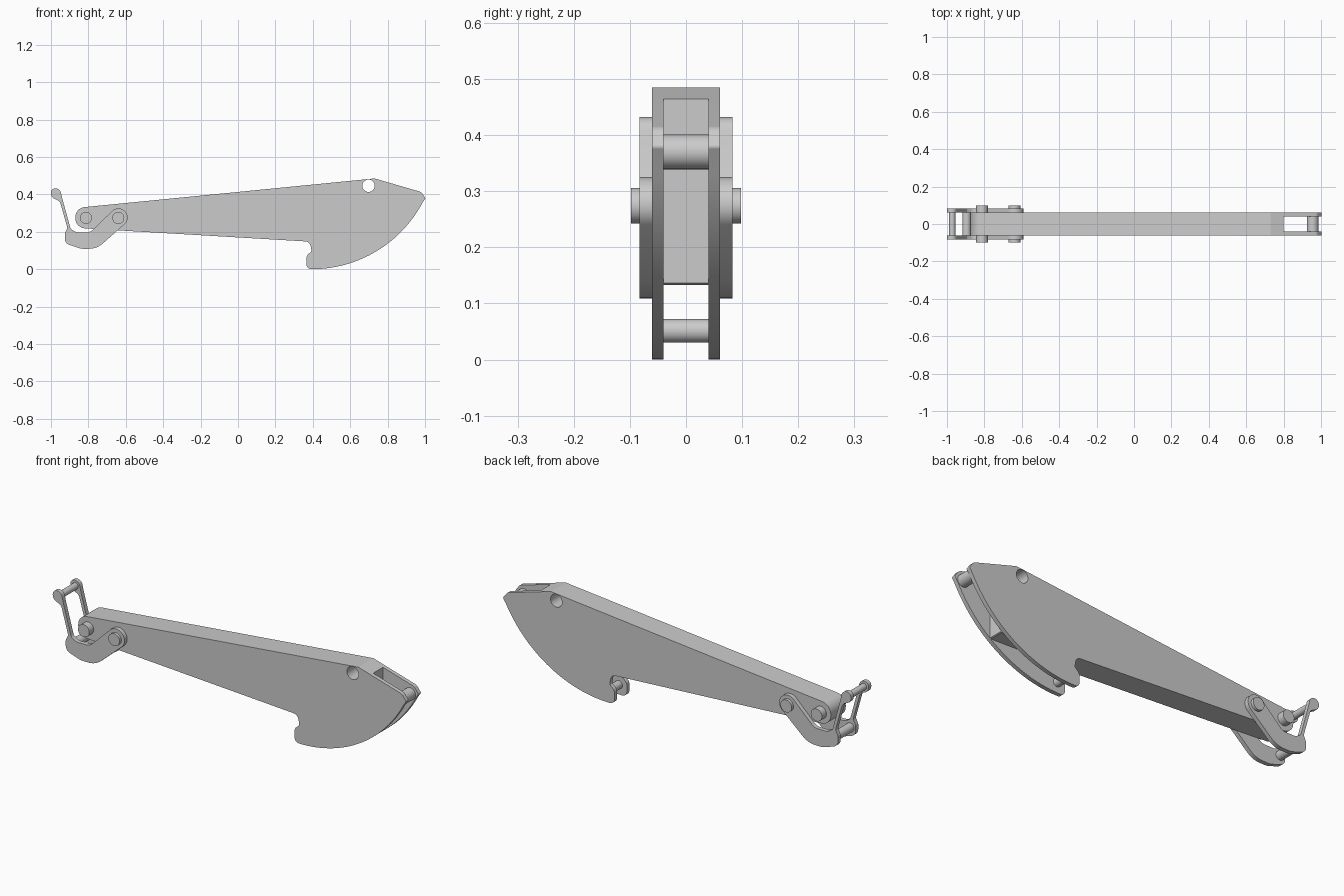
import bpy, bmesh, math
from mathutils import Vector

if "Cube" in bpy.data.objects:
    bpy.data.objects.remove(bpy.data.objects["Cube"])


def rounded(corners, seg=8):
    """Turn (x, z, radius) corners into a filleted outline."""
    out, n = [], len(corners)
    for i, (x, z, r) in enumerate(corners):
        p = Vector((x, z))
        if r == 0:
            out.append(p)
            continue
        a = Vector(corners[i - 1][:2]) - p
        b = Vector(corners[(i + 1) % n][:2]) - p
        half = a.angle(b) / 2
        t = min(r / math.tan(half), 0.49 * a.length, 0.49 * b.length)
        r = t * math.tan(half)
        a.normalize()
        b.normalize()
        c = p + (a + b).normalized() * (r / math.sin(half))
        s, e = p + a * t - c, p + b * t - c
        a0 = math.atan2(s.y, s.x)
        d = math.atan2(e.y, e.x) - a0
        d = (d + math.pi) % (2 * math.pi) - math.pi
        for k in range(seg + 1):
            w = a0 + d * k / seg
            out.append(c + r * Vector((math.cos(w), math.sin(w))))
    return out


def smooth(ob):
    bpy.ops.object.select_all(action='DESELECT')
    ob.select_set(True)
    bpy.context.view_layer.objects.active = ob
    bpy.ops.object.shade_smooth_by_angle(angle=math.radians(30))


def plate(name, outline, y0, y1):
    """Extrude an x-z outline from y0 to y1."""
    bm = bmesh.new()
    face = bm.faces.new([bm.verts.new((p[0], y0, p[1])) for p in outline])
    ext = bmesh.ops.extrude_face_region(bm, geom=[face])
    verts = [v for v in ext['geom'] if isinstance(v, bmesh.types.BMVert)]
    bmesh.ops.translate(bm, vec=(0, y1 - y0, 0), verts=verts)
    bmesh.ops.recalc_face_normals(bm, faces=bm.faces)
    me = bpy.data.meshes.new(name)
    bm.to_mesh(me)
    bm.free()
    ob = bpy.data.objects.new(name, me)
    bpy.context.collection.objects.link(ob)
    return ob


def pin(name, x, z, r, half):
    circle = [(x + r * math.cos(k * math.pi / 16), z + r * math.sin(k * math.pi / 16))
              for k in range(32)]
    ob = plate(name, circle, -half, half)
    smooth(ob)
    return ob


def cut(ob, cutter):
    cutter.hide_render = True
    mod = ob.modifiers.new("cut", 'BOOLEAN')
    mod.operation = 'DIFFERENCE'
    mod.solver = 'EXACT'
    mod.object = cutter
    bpy.context.view_layer.objects.active = ob
    bpy.ops.object.modifier_apply(modifier=mod.name)
    bpy.data.objects.remove(cutter)


# Main lever: tapered arm with a curved, hooked head
arc = []
for k in range(25):
    w = math.radians(-28 - 60 * k / 24)
    arc.append((0.395 + 0.67 * math.cos(w), 0.67 + 0.67 * math.sin(w), 0))
arm = plate("lever_arm", rounded(
    [(-0.87, 0.327, 0.055), (0.73, 0.485, 0.02), (0.978, 0.413, 0.025), (1.003, 0.38, 0.008)]
    + arc +
    [(0.366, 0.0, 0.045), (0.366, 0.072, 0.03), (0.393, 0.095, 0.015),
     (0.385, 0.147, 0.04), (-0.87, 0.221, 0.055)]), -0.061, 0.061)

# Slot between the head cheeks, then the cross hole
cut(arm, plate("slot_cutter", [(0.8, 0.7), (1.2, 0.7), (1.2, -0.2), (0.34, -0.2),
                               (0.36, 0.146), (0.8, 0.133)], -0.04, 0.04))
cut(arm, pin("hole_cutter", 0.698, 0.446, 0.033, 0.2))
smooth(arm)

# Cross pins in the head
pin("nose_pin", 0.955, 0.37, 0.031, 0.045)
pin("hook_pin", 0.412, 0.051, 0.021, 0.045)

# Curved link plates on both sides of the narrow end
link = plate("link_plates", rounded(
    [(-0.6375, 0.3455, 0.05), (-0.5695, 0.2725, 0.05), (-0.755, 0.109, 0.15),
     (-0.84, 0.109, 0.08), (-0.926, 0.138, 0.04), (-0.926, 0.19, 0.02),
     (-0.912, 0.22, 0.02), (-0.952, 0.362, 0.03), (-1.0, 0.385, 0.03),
     (-1.0, 0.432, 0.03), (-0.952, 0.432, 0.03), (-0.94, 0.38, 0.02),
     (-0.895, 0.216, 0.02), (-0.865, 0.197, 0.03), (-0.79, 0.197, 0.05)]), 0.061, 0.083)
smooth(link)
mirror = link.modifiers.new("mirror", 'MIRROR')
mirror.use_axis = (False, True, False)

# Pivot pins and the link's cross pins
pin("end_pivot", -0.813, 0.274, 0.032, 0.098)
pin("link_pivot", -0.64, 0.274, 0.032, 0.098)
pin("link_top_pin", -0.972, 0.402, 0.017, 0.07)
pin("link_low_pin", -0.895, 0.172, 0.023, 0.07)
